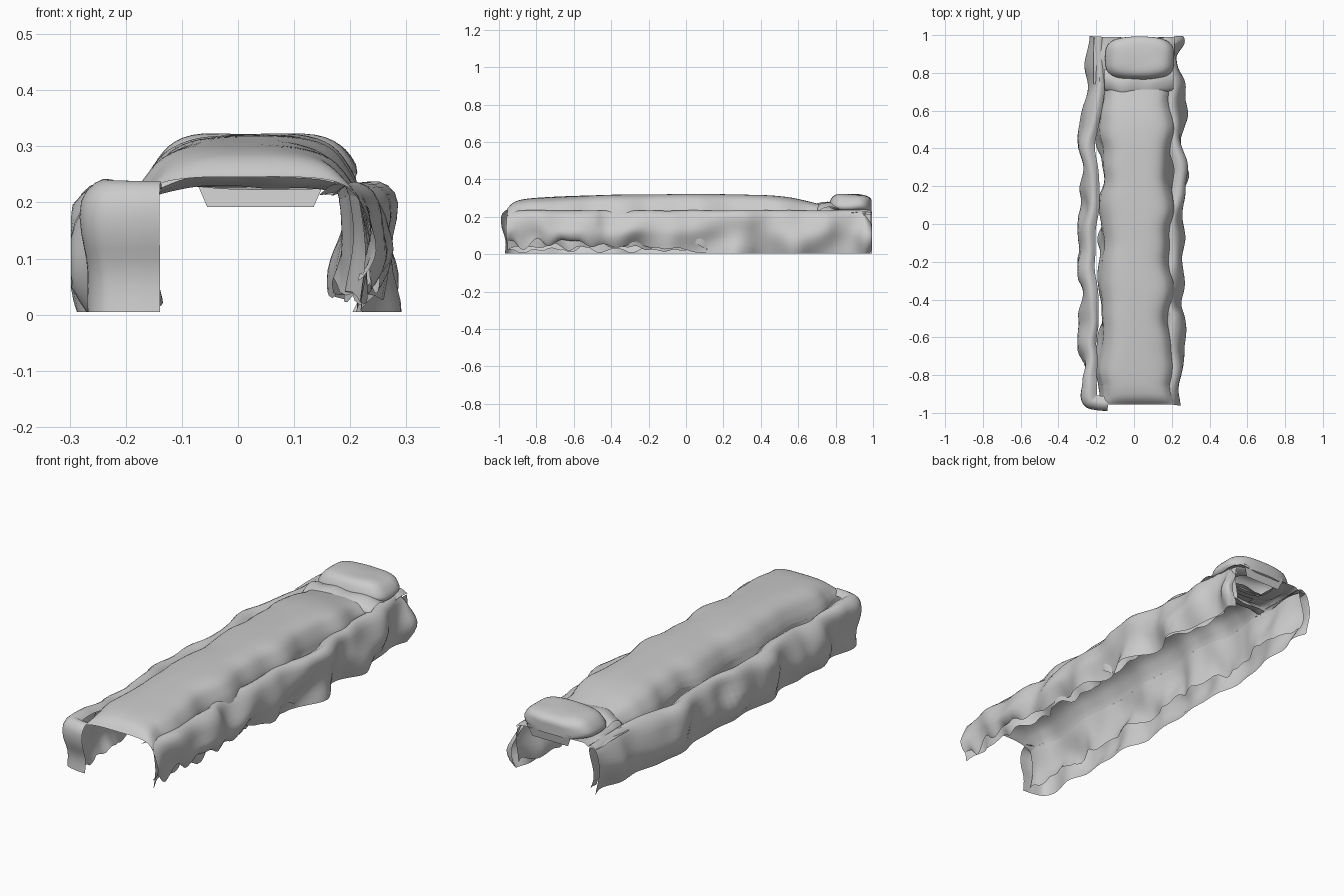
import bpy, bmesh, math
from mathutils import Vector, noise

if "Cube" in bpy.data.objects:
    bpy.data.objects.remove(bpy.data.objects["Cube"])


def spline(pts, t):
    # Catmull-Rom point at t in 0..1
    n = len(pts) - 1
    f = min(max(t, 0), 1) * n
    i = min(int(f), n - 1)
    f -= i
    p = [Vector(pts[min(max(k, 0), n)]) for k in (i - 1, i, i + 1, i + 2)]
    return 0.5 * (2 * p[1] + (p[2] - p[0]) * f + (2 * p[0] - 5 * p[1] + 4 * p[2] - p[3]) * f * f
                  + (3 * p[1] - p[0] - 3 * p[2] + p[3]) * f ** 3)


def sheet(name, fn, nu, nv):
    # smooth cloth sheet from a surface function of u, v in 0..1
    bm = bmesh.new()
    g = [[bm.verts.new(fn(i / nu, j / nv)) for j in range(nv + 1)] for i in range(nu + 1)]
    for i in range(nu):
        for j in range(nv):
            bm.faces.new((g[i][j], g[i + 1][j], g[i + 1][j + 1], g[i][j + 1]))
    bmesh.ops.remove_doubles(bm, verts=bm.verts, dist=1e-5)
    bmesh.ops.recalc_face_normals(bm, faces=bm.faces)
    me = bpy.data.meshes.new(name)
    bm.to_mesh(me)
    bm.free()
    ob = bpy.data.objects.new(name, me)
    bpy.context.collection.objects.link(ob)
    bpy.context.view_layer.objects.active = ob
    ob.select_set(True)
    bpy.ops.object.shade_smooth_by_angle(angle=math.radians(40))
    ob.select_set(False)
    return ob


def wob(x, y, z, s=5, a=0.012):
    return a * noise.noise(Vector((x * s, y * s, z * s)))


# hanging side cloths: outline in plan, swept with a bulging drape profile
drape = [(0.085, 0.215), (0.05, 0.235), (0.015, 0.205), (0.0, 0.13), (0.005, 0.07), (0.02, 0.005)]


def side_cloth(name, path, side, ragged):
    def fn(u, v):
        p = spline(path, u)
        d = (spline(path, u + 0.01) - spline(path, u - 0.01)).normalized()
        inward = Vector((-d.y, d.x)) * side
        off, z = spline(drape, v)
        off += wob(side * 3, p.y, z, 6, 0.05) * min(1, 0.4 + v)
        q = p + inward * off
        if ragged:
            fade = min(1, max(0, (0.1 - q.y) / 0.4))
            lift = fade * (0.05 + 0.06 * noise.noise(Vector((3.3, q.y * 12, 0))))
            z += max(0, lift) * v ** 3
        z += wob(1, q.y, side, 4, 0.015) * (1 - v)
        return (max(-0.298, min(0.298, q.x)), max(-0.995, min(0.995, q.y)), max(0.003, z))
    return sheet(name, fn, 110, 14)


left_path = [(-0.235, 0.995), (-0.245, 0.82), (-0.25, 0.66), (-0.285, 0.45), (-0.27, 0.2),
             (-0.292, -0.12), (-0.275, -0.4), (-0.288, -0.65), (-0.275, -0.85),
             (-0.255, -0.955), (-0.195, -0.985), (-0.14, -0.99)]
right_path = [(0.215, 0.995), (0.255, 0.95), (0.235, 0.8), (0.265, 0.6), (0.255, 0.45), (0.292, 0.27),
              (0.255, 0.05), (0.255, -0.2), (0.25, -0.4), (0.265, -0.5),
              (0.25, -0.7), (0.245, -0.85), (0.23, -0.96)]
side_cloth("left_side_cloth", left_path, 1, False)
side_cloth("right_side_cloth", right_path, -1, True)


# shared wavy edge line where the cover meets the inner drape
def cover_edge(y, side):
    half = 0.183 + 0.01 * math.sin(y * 15) + wob(side, y, 0, 7, 0.02)
    half += 0.02 * max(0, (-y - 0.85) / 0.1)
    return 0.015 + side * half, 0.213 + wob(side, y, 0, 5, 0.02)


# long arched cover, centre height along the length
crown = [(-0.955, 0.245), (-0.9, 0.285), (-0.75, 0.303), (-0.4, 0.318), (0.0, 0.321),
         (0.3, 0.318), (0.55, 0.3), (0.72, 0.268), (0.8, 0.25)]
arch = [(-1, 0.0), (-0.93, 0.3), (-0.75, 0.72), (-0.45, 0.95), (0, 1),
        (0.45, 0.97), (0.75, 0.78), (0.93, 0.35), (1, 0.0)]


def cover(u, v):
    y, top = spline(crown, u)
    s, h = spline(arch, v)
    xl, zl = cover_edge(y, -1)
    xr, zr = cover_edge(y, 1)
    t = (s + 1) / 2
    edge = zl + (zr - zl) * t
    z = edge + (top - edge) * h + wob(s * 0.2, y, 0, 3, 0.008) * h
    return (xl + (xr - xl) * t, y, z)


sheet("top_cover", cover, 90, 32)

# inner drapes hanging from the cover edges, and shoulders joining them to the pillow
for side, word in ((-1, "left"), (1, "right")):
    def inner(u, v, side=side):
        y = -0.955 + 1.945 * u
        x, top = cover_edge(y, side)
        low = 0.022 if side < 0 else 0.04
        low = max(0.006, low + 0.045 * noise.noise(Vector((side * 5, y * 12, 0))))
        pinch = max(0, 1 - abs(y - 0.85) / 0.15) * 0.03
        x += side * (0.01 * math.sin(v * math.pi) - pinch * v)
        x += v * wob(side * 4, y, v * 0.15, 6, 0.06)
        return (x, y, top + (low - top) * v)
    sheet(word + "_inner_drape", inner, 90, 10)

    def shoulder(u, v, side=side):
        y = 0.74 + 0.25 * u
        x, z = cover_edge(y, side)
        px, pz = spline([(0.03 + side * 0.1, 0.235), (x - side * 0.03, 0.237),
                         (x, z + 0.008), (side * 0.215, 0.222)], v)
        return (px, y, pz + wob(px, y, 1, 9, 0.01))
    sheet(word + "_shoulder", shoulder, 16, 12)

# hollow pillow: rings from the crown out and down to an open underside
rings = [(0.0, 0.322), (0.45, 0.32), (0.72, 0.313), (0.88, 0.295), (1.0, 0.262),
         (0.96, 0.24), (0.8, 0.23), (0.58, 0.225)]


def pillow(u, v):
    r, z = spline(rings, v)
    a = u * math.tau
    c, s = math.cos(a), math.sin(a)
    x = 0.03 + 0.182 * r * math.copysign(abs(c) ** 0.7, c)
    y = 0.877 + 0.115 * math.copysign(abs(s) ** 0.6, s) * (r if s < 0 else min(1, r * 1.12))
    return (x, y, z + wob(x, y, 0, 9, 0.012) * r)


sheet("pillow", pillow, 48, 18)


# short flap hanging from the back of the pillow
def flap(u, v):
    x = 0.04 + (u - 0.5) * (0.24 - 0.05 * v)
    return (x, 0.988 - 0.01 * v, 0.25 - 0.058 * v)


sheet("pillow_back_flap", flap, 12, 4)


# folded cloth lip in front of the pillow
def lip(u, v):
    x = -0.155 + 0.365 * u
    y, z = spline([(0.8, 0.272), (0.75, 0.282), (0.7, 0.268), (0.69, 0.245), (0.74, 0.232)], v)
    e = abs(2 * u - 1) ** 3
    return (x, y + 0.02 * e + wob(x, 1, 0, 9, 0.03), z - 0.03 * e + wob(x, y, 2, 9, 0.012))


sheet("pillow_lip", lip, 30, 10)
